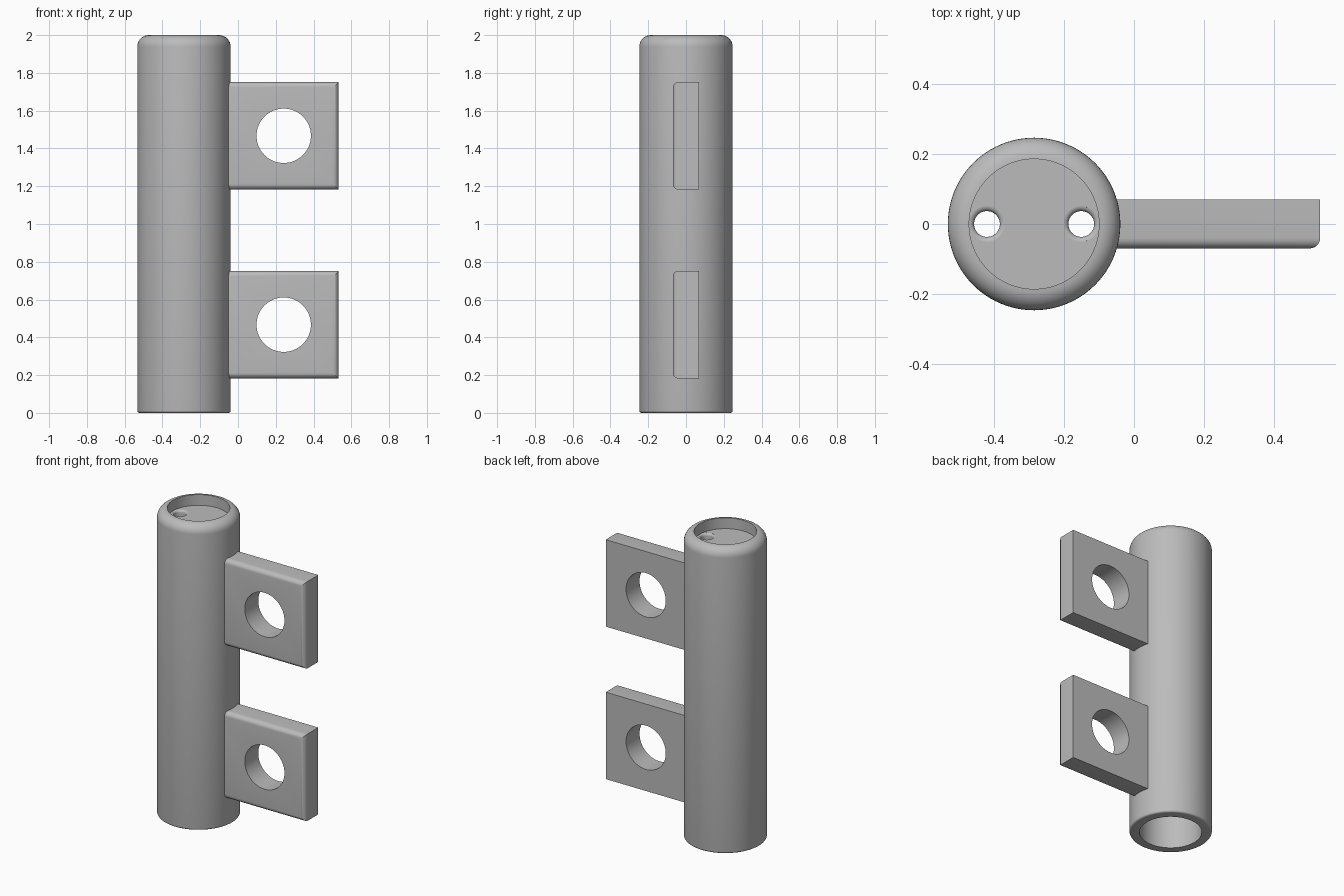
import bpy, bmesh
from math import sin, cos, pi, radians
from mathutils import Matrix, Vector

cube = bpy.data.objects.get("Cube")
if cube:
    bpy.data.objects.remove(cube)

AXIS_X, R_OUT, R_IN = -0.286, 0.247, 0.186
FLOOR = 1.93          # recessed end plate, top side
TAB_HALF = 0.07

metal = bpy.data.materials.new("plain grey")
metal.use_nodes = True
grey = (0.5, 0.5, 0.5, 1)
metal.diffuse_color = grey
metal.node_tree.nodes["Principled BSDF"].inputs["Base Color"].default_value = grey


def make_object(name, bm):
    bmesh.ops.remove_doubles(bm, verts=bm.verts, dist=1e-5)
    bmesh.ops.recalc_face_normals(bm, faces=bm.faces)
    mesh = bpy.data.meshes.new(name)
    bm.to_mesh(mesh)
    bm.free()
    mesh.materials.append(metal)
    obj = bpy.data.objects.new(name, mesh)
    bpy.context.collection.objects.link(obj)
    return obj


def arc(cx, cz, r, start, end, steps=8):
    angles = [radians(start + (end - start) * i / steps) for i in range(steps + 1)]
    return [(cx + r * cos(a), cz + r * sin(a)) for a in angles]


def lathe(name, profile, x, segments):
    """Turn a radius/height profile around a vertical axis at x."""
    bm = bmesh.new()
    verts = [bm.verts.new((x + r, 0, z)) for r, z in profile]
    edges = [bm.edges.new(pair) for pair in zip(verts, verts[1:])]
    bmesh.ops.spin(bm, geom=verts + edges, cent=(x, 0, 0), axis=(0, 0, 1),
                   angle=2 * pi, steps=segments)
    return make_object(name, bm)


def cut(obj, cutter):
    mod = obj.modifiers.new("cut", 'BOOLEAN')
    mod.operation, mod.solver, mod.object = 'DIFFERENCE', 'EXACT', cutter
    bpy.context.view_layer.objects.active = obj
    bpy.ops.object.modifier_apply(modifier=mod.name)
    bpy.data.objects.remove(cutter)


def smooth(obj):
    bpy.ops.object.select_all(action='DESELECT')
    obj.select_set(True)
    bpy.context.view_layer.objects.active = obj
    bpy.ops.object.shade_smooth_by_angle(angle=radians(30))


# Tube with a rounded top, an open bottom and a recessed end plate
fillet, foot = R_OUT - R_IN, 0.012
profile = [(0, FLOOR), (R_IN, FLOOR)]
profile += arc(R_IN, 2 - fillet, fillet, 90, 0)
profile += arc(R_OUT - foot, foot, foot, 0, -90, 4)
profile += [(R_IN, 0), (R_IN, FLOOR - 0.06), (0, FLOOR - 0.06)]
tube = lathe("tube", profile, AXIS_X, 96)

# Two flared holes through the end plate
hole, flare = 0.037, 0.015
for side in (-1, 1):
    shape = [(0, 1.8), (hole, 1.8)]
    shape += arc(hole + flare, FLOOR - flare, flare, 180, 95, 5)
    shape += [(hole + flare, FLOOR + 0.01), (0, FLOOR + 0.01)]
    cut(tube, lathe("hole_cutter", shape, AXIS_X + side * 0.135, 32))
smooth(tube)


def mounting_tab(name, z_mid):
    """Square plate with rounded front edges and a round bolt hole."""
    low, high = Vector((-0.075, -TAB_HALF, z_mid - 0.285)), Vector((0.533, TAB_HALF, z_mid + 0.285))
    bm = bmesh.new()
    bmesh.ops.create_cube(bm, size=1, matrix=Matrix.Translation((low + high) / 2)
                          @ Matrix.Diagonal((*(high - low), 1)))
    front = [e for e in bm.edges
             if all(v.co.y < 0 for v in e.verts) and any(v.co.x > 0 for v in e.verts)]
    bmesh.ops.bevel(bm, geom=front, offset=0.03, segments=6, profile=0.5, affect='EDGES')
    tab = make_object(name, bm)

    bm = bmesh.new()
    bmesh.ops.create_cone(bm, cap_ends=True, segments=64, radius1=0.144, radius2=0.144, depth=1,
                          matrix=Matrix.Translation((0.242, 0, z_mid)) @ Matrix.Rotation(pi / 2, 4, 'X'))
    cut(tab, make_object("bolt_hole_cutter", bm))
    smooth(tab)


mounting_tab("lower_tab", 0.467)
mounting_tab("upper_tab", 1.467)
